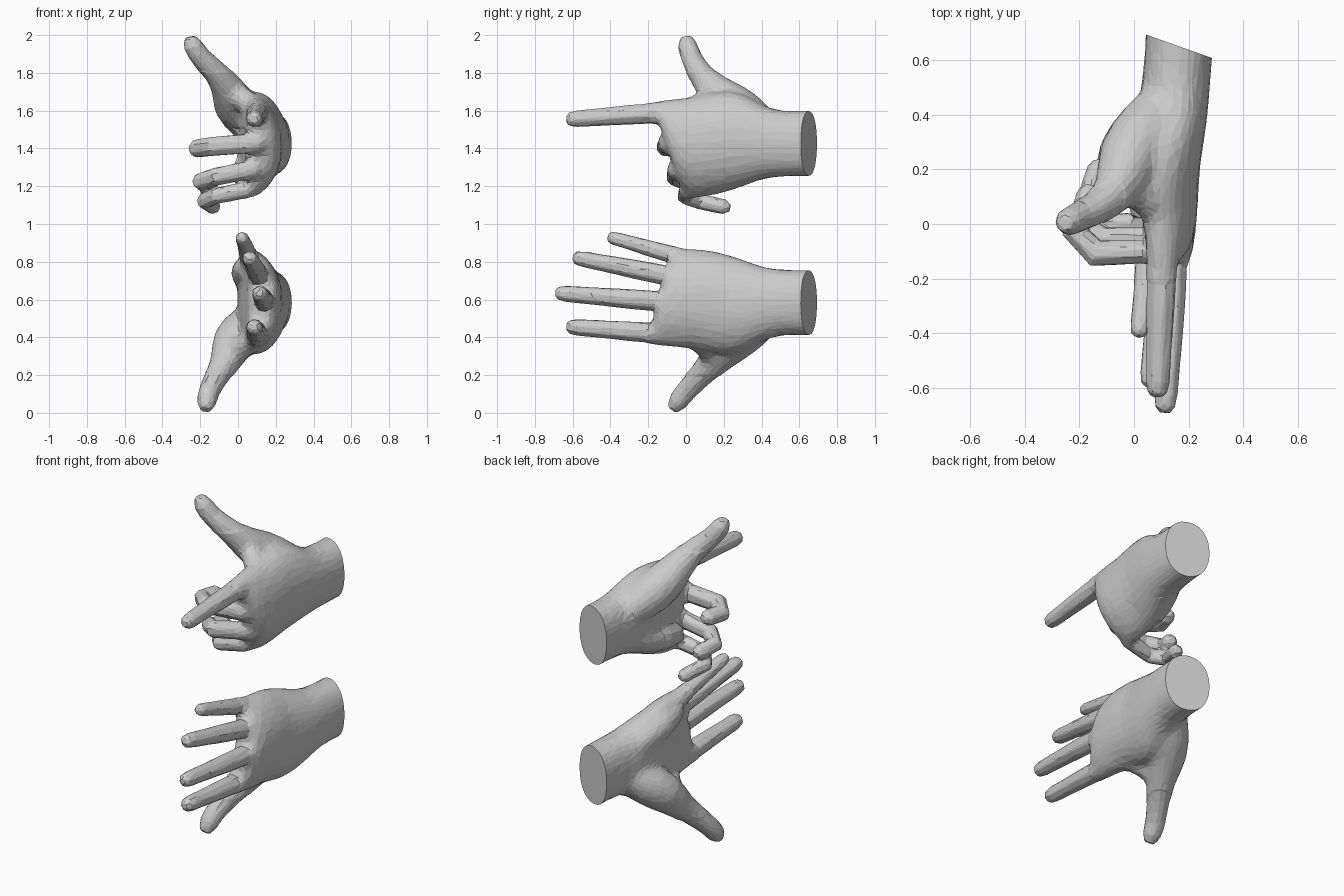
import bpy, bmesh, math
from mathutils import Vector

if "Cube" in bpy.data.objects:
    bpy.data.objects.remove(bpy.data.objects["Cube"])


def catmull(rows, steps):
    """Smoothly interpolate a list of equal-length number tuples."""
    out = []
    n = len(rows)
    for i in range(n - 1):
        a, b, c, d = (rows[max(i - 1, 0)], rows[i], rows[i + 1], rows[min(i + 2, n - 1)])
        for s in range(steps):
            t = s / steps
            out.append(tuple(
                0.5 * (2 * q + (r - p) * t + (2 * p - 5 * q + 4 * r - w) * t * t
                       + (3 * q - p - 3 * r + w) * t ** 3)
                for p, q, r, w in zip(a, b, c, d)))
    out.append(tuple(rows[-1]))
    return out


def loft(name, rings, flip):
    """Skin rings of points; flip mirrors the hand top to bottom."""
    bm = bmesh.new()
    vs = [[bm.verts.new((p[0], p[1], 2.01 - p[2] if flip else p[2])) for p in r] for r in rings]
    n = len(vs[0])
    for a, b in zip(vs, vs[1:]):
        for i in range(n):
            j = (i + 1) % n
            bm.faces.new((a[i], a[j], b[j], b[i]))
    bm.faces.new(vs[0])
    bm.faces.new(vs[-1])
    bmesh.ops.recalc_face_normals(bm, faces=bm.faces)
    me = bpy.data.meshes.new(name)
    bm.to_mesh(me)
    bm.free()
    ob = bpy.data.objects.new(name, me)
    bpy.context.scene.collection.objects.link(ob)
    return ob


def tube(name, pts, sides, flip, steps=1):
    """Tapered tube through (x, y, z, radius) points."""
    pts = catmull(pts, steps) if steps > 1 else pts
    P = [Vector(p[:3]) for p in pts]
    rings = []
    u = Vector((0.13, 0.1, 1))
    for i, p in enumerate(P):
        d1 = (p - P[i - 1]).normalized() if i else Vector()
        d2 = (P[i + 1] - p).normalized() if i < len(P) - 1 else Vector()
        t = (d1 + d2).normalized()
        u = (u - t * u.dot(t)).normalized()
        v = t.cross(u)
        r = pts[i][3]
        rings.append([p + (u * math.cos(a) + v * math.sin(a)) * r
                      for a in (2 * math.pi * (k + 0.5) / sides for k in range(sides))])
    return loft(name, rings, flip)


def palm(name, end_y, slope, flip):
    """Forearm and palm: rows of y, centre x, centre z, half x, half z, bend, slant."""
    rows = [(0.80, .168, .583, .118, .168, 0, 0),
            (0.65, .165, .583, .118, .168, 0, 0),
            (0.50, .152, .584, .120, .171, 0, 0),
            (0.40, .138, .576, .126, .195, .01, 0),
            (0.30, .126, .568, .124, .240, .03, 0),
            (0.20, .123, .575, .112, .262, .05, .15 * slope),
            (0.10, .127, .597, .103, .258, .06, .5 * slope),
            (0.00, .134, .608, .089, .257, .07, .8 * slope),
            (end_y + .04, .135, .610, .075, .250, .07, slope),
            (end_y, .132, .610, .055, .232, .07, slope)]
    rings = []
    for y, cx, cz, hx, hz, bend, sl in catmull(rows, 2):
        ring = []
        for i in range(24):
            a = 2 * math.pi * i / 24
            c, s = math.cos(a), math.sin(a)
            x = cx + hx * math.copysign(abs(c) ** .9, c) - bend * s * s * (1.0 if s > 0 else .6)
            z = cz + hz * math.copysign(abs(s) ** .9, s)
            ring.append((x, y + sl * (z - .6), z))
        rings.append(ring)
    return loft(name, rings, flip)


def finger(base, tip, r0, r1, drop=0.0):
    """Straight finger: base to tip with slight knuckle swelling and a blunt end."""
    b, t = Vector(base), Vector(tip)
    out = []
    for f, k in ((0, .6), (.12, .95), (.3, .93), (.5, .98), (.75, .97), (.92, 1), (.975, .88), (1, .45)):
        p = b.lerp(t, f)
        p.x += drop * math.sin(f * math.pi)
        out.append((*p, (r0 + (r1 - r0) * f) * k))
    return out


def curled(pts, r):
    """Curled finger: path points with a blunt end added."""
    ks = (1.15, 1.1, 1.05, 1, .96)
    out = [(*p, r * k) for p, k in zip(pts, ks)]
    a, b = Vector(pts[-2]), Vector(pts[-1])
    out.append((*(b + (b - a).normalized() * r * .7), r * .5))
    return out


def baked(ob):
    dg = bpy.context.evaluated_depsgraph_get()
    dg.update()
    me = bpy.data.meshes.new_from_object(ob.evaluated_get(dg))
    ob.modifiers.clear()
    ob.data = me


def unite(body, parts, flip, curl):
    """Merge the parts into one skin, blend the joints, simplify, cut the wrist."""
    for p in parts:
        m = body.modifiers.new("join", 'BOOLEAN')
        m.operation = 'UNION'
        m.solver = 'EXACT'
        m.object = p
    m = body.modifiers.new("skin", 'REMESH')
    m.mode = 'VOXEL'
    m.voxel_size = .010
    baked(body)
    for p in parts:
        bpy.data.objects.remove(p, do_unlink=True)

    bm = bmesh.new()
    bm.from_mesh(body.data)

    def soft(v):
        x, y, z = v.co
        z = 2.01 - z if flip else z
        if z < .2 or y < -.19 + .27 * (z - .45):
            return False
        return not (curl and z > .5 and x < .04 and y < .24)
    blend = [v for v in bm.verts if soft(v)]
    for _ in range(30):
        bmesh.ops.smooth_vert(bm, verts=blend, factor=.5, use_axis_x=True, use_axis_y=True, use_axis_z=True)
    bm.normal_update()
    for v in blend:
        v.co += v.normal * .006
    for _ in range(2):
        bmesh.ops.smooth_vert(bm, verts=bm.verts, factor=.5, use_axis_x=True, use_axis_y=True, use_axis_z=True)
    bm.to_mesh(body.data)
    bm.free()

    m = body.modifiers.new("simplify", 'DECIMATE')
    m.ratio = min(1, 2400 / (2 * len(body.data.polygons)))
    baked(body)

    # slanted flat wrist cut
    bm = bmesh.new()
    bm.from_mesh(body.data)
    cut = bmesh.ops.bisect_plane(bm, geom=bm.verts[:] + bm.edges[:] + bm.faces[:],
                                 plane_co=(.165, .65, .58), plane_no=(.335, .942, 0), clear_outer=True)
    edges = [e for e in cut['geom_cut'] if isinstance(e, bmesh.types.BMEdge)]
    bmesh.ops.contextual_create(bm, geom=edges)
    bmesh.ops.recalc_face_normals(bm, faces=bm.faces)
    for f in bm.faces:
        f.smooth = False
    bm.to_mesh(body.data)
    bm.free()


def shared(flip):
    """Parts both hands have: index finger, thumb web and heel of the hand."""
    return [
        tube("index", finger((.11, .07, .405), (.085, -.634, .457), .068, .044), 8, flip),
        tube("web", [(.11, .0, .41, .045), (.045, .09, .365, .058), (-.035, .14, .30, .055),
                     (-.06, .15, .27, .03)], 12, flip, 2),
        tube("heel", [(.13, .52, .62, .05), (.07, .35, .69, .07), (.037, .18, .745, .072),
                      (.045, .03, .775, .055)], 12, flip, 2)]


# Open hand (lower)
open_hand = palm("open_hand", -.14, .27, False)
parts = shared(False) + [
    tube("middle", finger((.145, .07, .573), (.112, -.692, .635), .068, .043, .006), 8, False),
    tube("ring", finger((.12, .07, .693), (.058, -.599, .825), .066, .042, .006), 8, False),
    tube("little", finger((.065, .10, .788), (.017, -.415, .934), .058, .036, .006), 8, False),
    tube("thumb", [(.11, .48, .54, .06), (.05, .36, .46, .105), (-.02, .25, .38, .11),
                   (-.065, .15, .275, .08), (-.11, .075, .195, .063), (-.153, -.002, .112, .056),
                   (-.166, -.045, .056, .051), (-.17, -.076, .017, .028)], 14, False, 2),
]
unite(open_hand, parts, False, False)

# Pointing hand (upper), same palm turned over, with curled fingers
pointing_hand = palm("pointing_hand", -.095, .34, True)
up = lambda pts: [(x, y, 2.01 - z) for x, y, z in pts]
parts = shared(True) + [
    tube("middle", curled(up([(.13, .0, 1.43), (.10, -.098, 1.43), (-.14, -.108, 1.41),
                              (-.215, -.03, 1.40), (-.185, .06, 1.40)]), .051), 8, True),
    tube("ring", curled(up([(.13, .04, 1.30), (.08, -.052, 1.29), (-.12, -.058, 1.25),
                            (-.198, .01, 1.225), (-.165, .11, 1.205)]), .048), 8, True),
    tube("little", curled(up([(.09, .08, 1.20), (.04, .005, 1.18), (-.12, -.005, 1.148),
                              (-.178, .07, 1.12), (-.13, .205, 1.09)]), .043), 8, True),
    tube("thumb", [(.11, .48, .54, .06), (.05, .36, .46, .105), (-.015, .25, .38, .11),
                   (-.055, .145, .295, .085), (-.11, .078, .215, .065), (-.19, .032, .135, .056),
                   (-.24, .008, .063, .051), (-.254, .002, .018, .028)], 14, True, 2),
]
unite(pointing_hand, parts, True, True)
